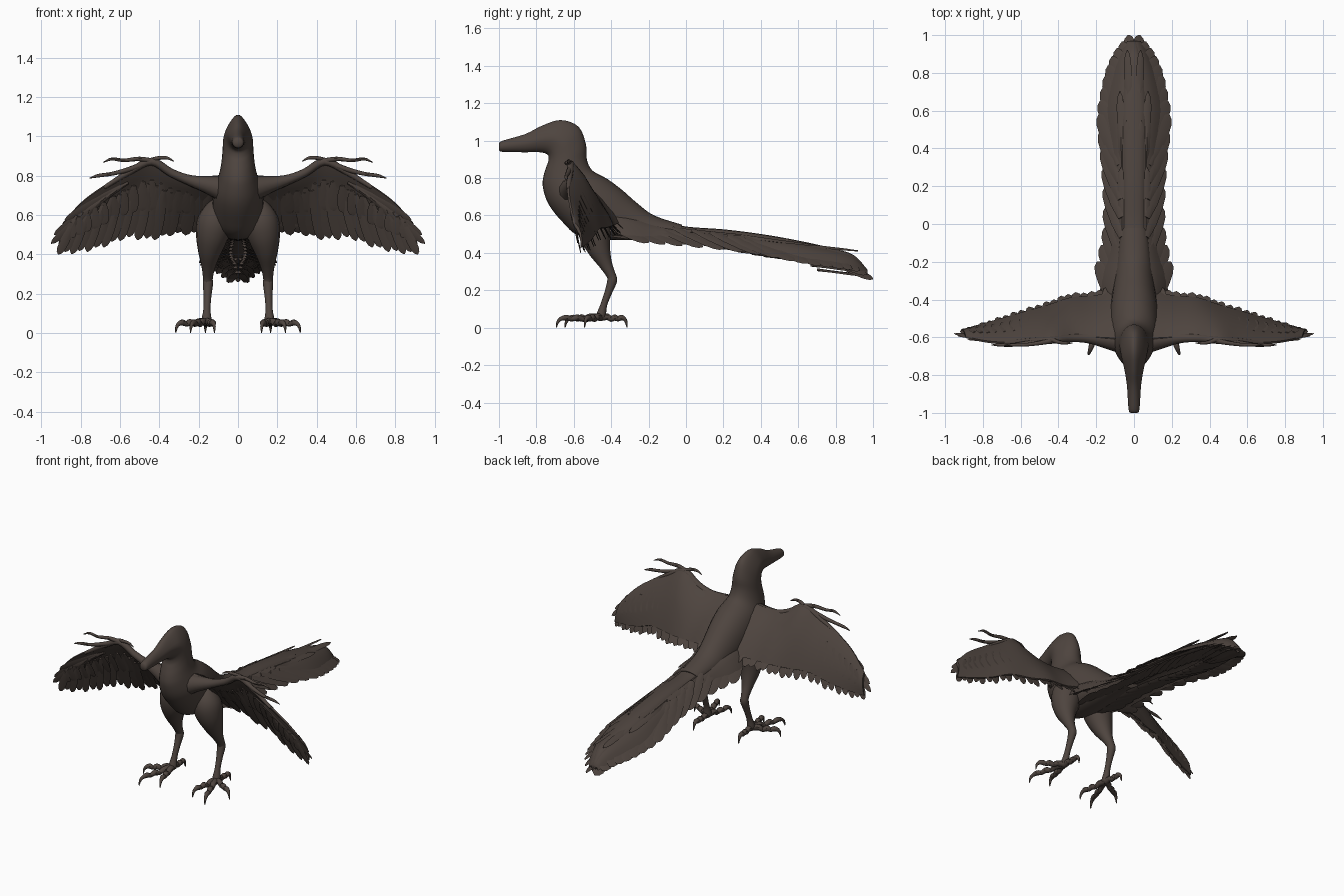
import bpy, bmesh, math
from mathutils import Vector

cube = bpy.data.objects.get("Cube")
if cube:
    bpy.data.objects.remove(cube, do_unlink=True)

COLOUR = (0.076, 0.058, 0.049, 1)
brown = bpy.data.materials.new("dark brown")
brown.use_nodes = True
brown.diffuse_color = COLOUR
shader = next(n for n in brown.node_tree.nodes if n.type == "BSDF_PRINCIPLED")
shader.inputs["Base Color"].default_value = COLOUR
shader.inputs["Roughness"].default_value = 0.8


def spline(points, steps=4):
    """Smooth curve through points of any dimension."""
    p = [Vector(q) for q in points]
    p = [p[0] * 2 - p[1]] + p + [p[-1] * 2 - p[-2]]
    out = []
    for a, b, c, d in zip(p, p[1:], p[2:], p[3:]):
        for i in range(steps):
            t = i / steps
            out.append((b * 2 + (c - a) * t + (a * 2 - b * 5 + c * 4 - d) * t**2
                        + (b * 3 - a - c * 3 + d) * t**3) / 2)
    return out + [p[-2]]


def sample(curve, t):
    f = max(0, min(t, 0.9999)) * (len(curve) - 1)
    i = int(f)
    return curve[i].lerp(curve[i + 1], f - i)


def loft(bm, rings):
    """Skin a list of closed rings and cap both ends."""
    rows = [[bm.verts.new(v) for v in r] for r in rings]
    n = len(rows[0])
    for a, b in zip(rows, rows[1:]):
        for i in range(n):
            j = (i + 1) % n
            bm.faces.new((a[i], a[j], b[j], b[i]))
    bm.faces.new(rows[0])
    bm.faces.new(rows[-1])


def tube(bm, stations, sides=10, steps=4):
    """Round limb; each station is x, y, z, radius."""
    pts = spline(stations, steps)
    rings = []
    for i, p in enumerate(pts):
        d = (pts[min(i + 1, len(pts) - 1)] - pts[max(i - 1, 0)]).to_3d().normalized()
        u = d.cross(Vector((0.3, 0.2, 1)) if abs(d.z) < 0.8 else Vector((1, 0, 0))).normalized()
        v = d.cross(u)
        r = max(p[3], 0.002)
        rings.append([p.to_3d() + (u * math.cos(a) + v * math.sin(a)) * r
                      for a in (math.tau * k / sides for k in range(sides))])
    loft(bm, rings)


def blade(bm, base, tip, width, normal, thick=0.007):
    """Feather with a raised shaft and a rounded tip."""
    base, tip, normal = Vector(base), Vector(tip), Vector(normal)
    side = (tip - base).cross(normal).normalized()
    up = side.cross(tip - base).normalized()
    rings = []
    for t, w in ((0, .4), (.3, .85), (.65, 1), (.85, .9), (.95, .6), (1, .12)):
        c = base.lerp(tip, t)
        h = thick * (1.1 - t * 0.8)
        rings.append([c + side * width * w, c + up * h, c - side * width * w, c - up * h])
    loft(bm, rings)


def finish(name, bm, mirror=False):
    bmesh.ops.recalc_face_normals(bm, faces=bm.faces)
    mesh = bpy.data.meshes.new(name)
    bm.to_mesh(mesh)
    bm.free()
    obj = bpy.data.objects.new(name, mesh)
    bpy.context.collection.objects.link(obj)
    mesh.materials.append(brown)
    if mirror:
        obj.modifiers.new("Mirror", "MIRROR").use_mirror_merge = False
    for o in bpy.context.selected_objects:
        o.select_set(False)
    obj.select_set(True)
    bpy.context.view_layer.objects.active = obj
    bpy.ops.object.shade_smooth_by_angle(angle=math.radians(45))


# Head, neck and body: upper y, z, lower y, z, half width, ridge sharpness
body = [(-1, .985, -1, .95, .018, 0), (-.98, 1.0, -.98, .94, .029, 0),
        (-.86, 1.035, -.86, .938, .037, .2), (-.77, 1.08, -.78, .938, .05, .35),
        (-.67, 1.11, -.74, .925, .066, .4), (-.575, 1.075, -.735, .895, .075, .3),
        (-.535, .98, -.745, .865, .079, .1), (-.53, .90, -.762, .81, .086, 0),
        (-.50, .84, -.765, .75, .1, 0), (-.42, .795, -.735, .66, .125, 0),
        (-.34, .735, -.66, .565, .13, 0), (-.26, .665, -.57, .49, .12, 0),
        (-.17, .60, -.40, .47, .1, 0), (-.02, .55, -.05, .47, .07, 0)]
bm = bmesh.new()
rings = []
for uy, uz, ly, lz, w, ridge in spline(body):
    ring = []
    for k in range(28):
        a = math.tau * k / 28
        s = math.sin(a)
        x = w * math.cos(a) * (1 - ridge * max(s, 0))
        ring.append((x, (uy + ly) / 2 + (uy - ly) / 2 * s, (uz + lz) / 2 + (uz - lz) / 2 * s))
    rings.append(ring)
loft(bm, rings)
finish("body_and_head", bm)

# Tail: y, top z, edge z, half width
tail = spline([(-.48, .70, .53, .16), (-.3, .63, .49, .17), (-.15, .575, .46, .145),
               (0, .54, .445, .135), (.2, .525, .43, .135), (.4, .50, .405, .14),
               (.6, .465, .37, .15), (.8, .42, .335, .115), (.9, .385, .315, .075),
               (.97, .31, .28, .035)])
bm = bmesh.new()
rings = []
for y, top, edge, w in tail:
    drop = top - edge
    arch = [(-1, 1), (-.75, .5), (-.4, .15), (0, .05), (.4, .15), (.75, .5), (1, 1)]
    upper = [(x * w, y, top - drop * d) for x, d in arch]
    lower = [(x * w, y, top - drop * (d * .75 + .32)) for x, d in reversed(arch[1:-1])]
    rings.append(upper + lower)
loft(bm, rings)
finish("tail_vane", bm)

# Raised tail core
bm = bmesh.new()
rings = []
for y, top, edge, w in tail[8:]:
    half = w * .45
    rings.append([(half * math.cos(a), y, top - .025 + .026 * math.sin(a))
                  for a in (math.tau * k / 12 for k in range(12))])
loft(bm, rings)
finish("tail_core", bm)

# Overlapping tail feathers along each edge
bm = bmesh.new()
for x, y, z in spline([(.195, -.2, .455), (.155, -.02, .44), (.15, .2, .42), (.165, .4, .395),
                       (.185, .58, .36), (.165, .72, .335), (.135, .84, .32),
                       (.09, .93, .305), (.03, 1, .26)], 2):
    blade(bm, (x * .45, y - .27, z + .115), (x, y, z), .04, (.5, 0, 1))
    blade(bm, (x * .2, y - .3, z + .05), (x * .6, y - .02, z + .015), .035, (.2, 0, 1))
finish("tail_feathers", bm, True)

# Long shaft feathers on top of the tail
bm = bmesh.new()
for x, y in ((.07, .3), (.04, .55), (.075, .7), (.035, .92)):
    z = .54 - .13 * max(y, 0) ** 1.6
    blade(bm, (x * .8, y - .45, z + .035 * y), (x, y, z - x * .3 - .005), .022, (.3, 0, 1), .012)
finish("tail_top_feathers", bm, True)

# Wing outline curves: leading edge and feather tips
lead = spline([(.04, -.62, .80), (.2, -.61, .79), (.32, -.60, .81), (.44, -.615, .885),
               (.56, -.625, .82), (.7, -.63, .735), (.8, -.62, .66), (.89, -.60, .56)])
tips = spline([(.10, -.32, .52), (.22, -.36, .50), (.34, -.37, .495), (.45, -.41, .47),
               (.58, -.45, .475), (.70, -.49, .43), (.82, -.53, .405), (.92, -.565, .40)])

# Smooth covert surface of the wing
bm = bmesh.new()
rings = []
chord = (0, .05, .2, .45, .7, .86)
for i in range(33):
    u = i / 32
    a, b = sample(lead, u), sample(tips, u)
    thick = .03 * (1 - u) ** 1.5 + .008
    upper, lower = [], []
    for t in chord:
        c = a.lerp(b, t) + Vector((0, .02, .012)) * math.sin(t * math.pi)
        n = Vector((0, .85, .5)) * thick * (1 - t) * min(1, t * 5 + .35)
        upper.append(c + n + Vector((0, .002, .001)))
        lower.append(c - n - Vector((0, .002, .001)))
    rings.append(upper + lower[::-1])
loft(bm, rings)
finish("wing_surface", bm, True)

# Flight feathers fan out along the wing
bm = bmesh.new()
count = 21
for i in range(count):
    u = i / (count - 1)
    tip = sample(tips, u * .99) + Vector((0, .004 * (i % 2), .012 * (i % 2)))
    base = sample(lead, u * .82).lerp(tip, .3)
    blade(bm, base, tip, .036 - .012 * u, (0, .85, .5))
for tip, start in (((.95, -.58, .455), .72), ((.935, -.59, .50), .66), ((.88, -.61, .575), .6)):
    blade(bm, sample(lead, start) + Vector((-.03, .02, -.04)), tip, .022, (0, .85, .5))
finish("flight_feathers", bm, True)

# Short covert feathers on both faces of the wing
bm = bmesh.new()
for i in range(14):
    u = .2 + i * .055
    a, b = sample(lead, u), sample(tips, u)
    for offset in (.022, -.006):
        shift = Vector((0, offset, offset * .5))
        blade(bm, a.lerp(b, .25) + shift, a.lerp(b, .62) + shift, .028, (0, .85, .5), .005)
finish("covert_feathers", bm, True)

# Arm with clawed fingers
bm = bmesh.new()
tube(bm, [(.03, -.62, .72, .085), (.12, -.615, .745, .055), (.24, -.605, .775, .028),
          (.34, -.605, .815, .021), (.44, -.615, .872, .02), (.55, -.62, .82, .016),
          (.68, -.63, .74, .01)])
tube(bm, [(.42, -.615, .87, .016), (.5, -.63, .885, .012), (.58, -.64, .878, .009),
          (.64, -.64, .885, .008), (.685, -.64, .868, .002)], 8)
tube(bm, [(.46, -.615, .865, .016), (.56, -.63, .83, .013), (.64, -.64, .81, .01),
          (.71, -.64, .80, .009), (.755, -.64, .787, .002)], 8)
tube(bm, [(.44, -.61, .88, .012), (.4, -.625, .89, .01), (.36, -.63, .89, .008),
          (.325, -.63, .873, .002)], 8)
finish("arm_and_fingers", bm, True)

# Legs: thigh, shin and the forward-sloping ankle bone
bm = bmesh.new()
tube(bm, [(.10, -.47, .66, .05), (.115, -.49, .58, .088), (.13, -.485, .50, .085),
          (.143, -.465, .42, .062), (.15, -.43, .34, .036), (.153, -.40, .28, .025),
          (.153, -.395, .25, .026), (.155, -.415, .19, .02), (.158, -.44, .12, .018),
          (.16, -.455, .06, .026), (.16, -.46, .04, .012)], 16)
finish("leg", bm, True)

# Toes with knuckles and hooked claws
bm = bmesh.new()
for end in ((.23, -.66), (.125, -.62), (.295, -.53), (.165, -.335)):
    start = Vector((.16, -.455, .055))
    run = Vector((end[0], end[1], .045)) - start
    tube(bm, [(*(start + run * t + Vector((0, 0, h))), r) for t, h, r in
              ((0, 0, .02), (.3, .006, .018), (.45, -.006, .014), (.62, .006, .018),
               (.76, -.002, .013), (.9, .008, .016), (1.05, .002, .011),
               (1.13, -.016, .007), (1.16, -.043, .002))], 8, 3)
finish("toes", bm, True)
